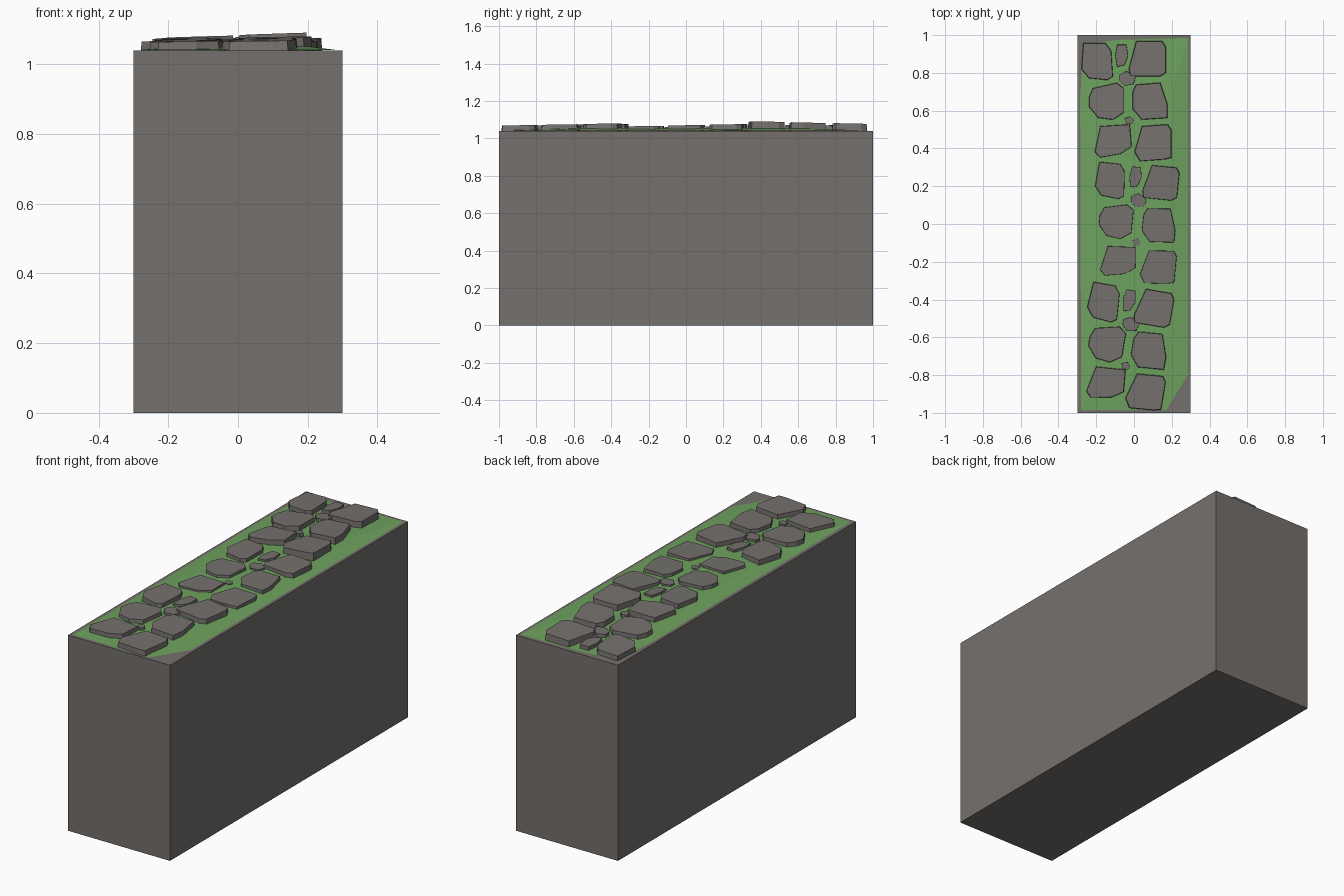
import bpy, bmesh, math
from mathutils import Matrix, Vector

if "Cube" in bpy.data.objects:
    bpy.data.objects.remove(bpy.data.objects["Cube"])


def material(name, rgb):
    m = bpy.data.materials.new(name)
    m.diffuse_color = (*rgb, 1)
    m.use_nodes = True
    m.node_tree.nodes["Principled BSDF"].inputs["Base Color"].default_value = m.diffuse_color
    return m


GREY = material("stone grey", (0.175, 0.163, 0.153))
GREEN = material("grass green", (0.155, 0.36, 0.112))


def finish(bm, name, mat):
    bmesh.ops.recalc_face_normals(bm, faces=bm.faces)
    me = bpy.data.meshes.new(name)
    bm.to_mesh(me)
    bm.free()
    me.materials.append(mat)
    ob = bpy.data.objects.new(name, me)
    bpy.context.collection.objects.link(ob)
    return ob


# Solid wall block
TOP = 1.04
bm = bmesh.new()
bmesh.ops.create_cube(bm, size=1, matrix=Matrix.Translation((0, 0, TOP / 2)) @ Matrix.Diagonal((0.6, 2, TOP, 1)))
finish(bm, "wall_block", GREY)

# Grass sheet: low dome with a cut corner at the front right
outline = [(-0.28, -0.985), (0.17, -0.985), (0.285, -0.8), (0.285, 0.985),
           (-0.08, 0.975), (-0.27, 0.95), (-0.285, 0.66)]
bm = bmesh.new()
rings = []
for scale, z in ((1, TOP + 0.001), (0.72, 1.051), (0.35, 1.056)):
    rings.append([bm.verts.new((x * scale, y * scale, z)) for x, y in outline])
n = len(outline)
for a, b in zip(rings, rings[1:]):
    for i in range(n):
        j = (i + 1) % n
        bm.faces.new((a[i], a[j], b[j], b[i]))
bm.faces.new(rings[-1])
finish(bm, "grass", GREEN)

# One cluster of paving stones, outlines in hundredths
STONES = {
    "slab_a": [(-24, 30), (-12, 30), (-9, 26), (-8, 12), (-11, 10), (-21, 11), (-25, 16)],
    "pebble_a": [(-6, 29), (-1, 29), (0, 23), (-2, 18), (-6, 17), (-7, 23)],
    "slab_b": [(4, 31), (18, 31), (20, 28), (20, 14), (17, 12), (1, 12), (0, 16)],
    "pebble_b": [(-5, 13), (-1, 15), (4, 12), (3, 8), (-2, 7), (-5, 10)],
    "slab_c": [(-19, 6), (-6, 9), (-2, 6), (-2, -7), (-8, -11), (-16, -10), (-21, -4), (-21, 1)],
    "slab_d": [(4, 8), (17, 9), (21, -3), (21, -10), (7, -11), (2, -5), (2, 4)],
    "pebble_c": [(-2, -10), (1, -9), (3, -11), (2, -13), (-1, -13)],
    "slab_e": [(-15, -14), (1, -13), (2, -25), (-4, -29), (-15, -31), (-18, -28)],
    "slab_f": [(7, -14), (21, -13), (23, -16), (23, -31), (19, -32), (6, -33), (3, -28)],
}


def stone(name, pts, centre, angle, size, height, tilt):
    """Tapered slab with a tilted flat top, sunk into the block."""
    bm = bmesh.new()
    rot = Matrix.Rotation(angle, 2)
    mid = sum((Vector(p) for p in pts), Vector((0, 0))) / len(pts)
    low, high = [], []
    drop = 0.008 if name.startswith("pebble") else 0
    for p in pts:
        for ring, s in ((low, 1.0), (high, 0.96)):
            q = (mid + (Vector(p) - mid) * s * size) / 100
            z = height - drop + tilt[0] * q.x + tilt[1] * q.y if ring is high else 1.03
            w = rot @ q
            ring.append(bm.verts.new((w.x + centre[0], w.y + centre[1], z)))
    k = len(pts)
    bm.faces.new(high)
    bm.faces.new(low[::-1])
    for i in range(k):
        j = (i + 1) % k
        bm.faces.new((low[i], low[j], high[j], high[i]))
    return finish(bm, name, GREY)


# Three turned copies of the cluster along the wall
clusters = [
    ("back", (-0.03, 0.66), 0.0, 1.0, 1.077, (0.035, -0.02)),
    ("middle", (0.02, 0.015), -0.1, 0.95, 1.070, (0.0, 0.02)),
    ("front", (-0.03, -0.64), -0.17, 1.0, 1.072, (0.01, 0.02)),
]
for label, centre, angle, size, height, tilt in clusters:
    for name, pts in STONES.items():
        stone(f"{name}_{label}", pts, centre, angle, size, height, tilt)
